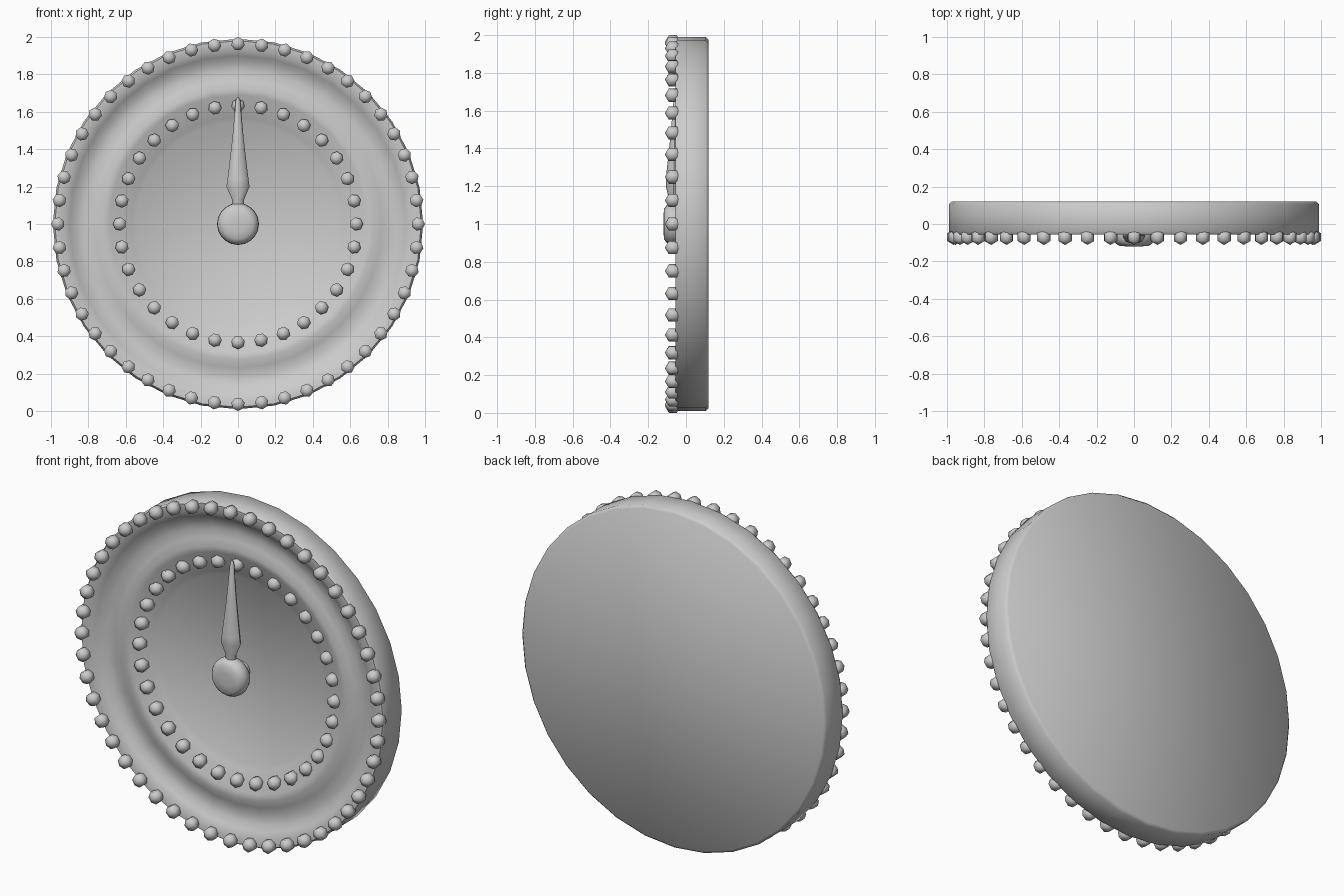
import bpy, bmesh, math
from mathutils import Matrix, Vector

if "Cube" in bpy.data.objects:
    bpy.data.objects.remove(bpy.data.objects["Cube"])

CZ = 1.0  # height of the dial centre


def finish(name, bm, angle=50):
    bmesh.ops.recalc_face_normals(bm, faces=bm.faces)
    mesh = bpy.data.meshes.new(name)
    bm.to_mesh(mesh)
    bm.free()
    obj = bpy.data.objects.new(name, mesh)
    bpy.context.collection.objects.link(obj)
    bpy.ops.object.select_all(action='DESELECT')
    obj.select_set(True)
    bpy.context.view_layer.objects.active = obj
    bpy.ops.object.shade_smooth_by_angle(angle=math.radians(angle))
    return obj


def loft(name, rings, angle=50):
    """Join equal rings of points with quads and cap both ends."""
    bm = bmesh.new()
    loops = [[bm.verts.new(p) for p in ring] for ring in rings]
    n = len(loops[0])
    for a, b in zip(loops, loops[1:]):
        for i in range(n):
            j = (i + 1) % n
            bm.faces.new((a[i], a[j], b[j], b[i]))
    bm.faces.new(loops[0])
    bm.faces.new(loops[-1])
    return finish(name, bm, angle)


def lathe(name, profile, sides, angle=50):
    """Turn (radius, y) points about the front-back axis."""
    turn = [2 * math.pi * i / sides for i in range(sides)]
    return loft(name, [[(r * math.sin(t), y, CZ + r * math.cos(t)) for t in turn]
                       for r, y in profile], angle)


def bead_ring(name, count, radius, y):
    bm = bmesh.new()
    for i in range(count):
        t = 2 * math.pi * i / count
        pos = Vector((radius * math.sin(t), y, CZ + radius * math.cos(t)))
        bmesh.ops.create_uvsphere(
            bm, u_segments=7, v_segments=3, radius=0.042,
            matrix=Matrix.Translation(pos) @ Matrix.Rotation(t, 4, 'Y')
            @ Matrix.Rotation(math.pi / 2, 4, 'X'))
    return finish(name, bm, 80)


# Dial body: back, rim, groove, raised inner ring and recessed floor
lathe("dial_body", [
    (0.975, 0.12), (0.99, 0.105), (0.99, -0.04), (0.98, -0.055),
    (0.935, -0.055), (0.90, -0.03), (0.865, -0.008), (0.82, 0.0),
    (0.77, -0.01), (0.725, -0.027), (0.69, -0.02), (0.63, 0.008),
    (0.57, 0.022), (0.545, 0.04)], 32)

# Two rings of beads
bead_ring("outer_beads", 48, 0.963, -0.07)
bead_ring("inner_beads", 32, 0.633, -0.005)

# Centre hub with a stem reaching the floor
lathe("hub", [
    (0.04, -0.12), (0.08, -0.116), (0.097, -0.105), (0.11, -0.085),
    (0.112, -0.06), (0.10, -0.03), (0.07, -0.01), (0.05, 0.0), (0.05, 0.045)], 20)

# Pointer: (height above centre, half width, half depth, centre y)
steps = [(0.05, 0.03, 0.025, -0.065), (0.13, 0.032, 0.025, -0.065),
         (0.20, 0.062, 0.042, -0.065), (0.24, 0.056, 0.042, -0.065),
         (0.45, 0.031, 0.024, -0.06), (0.66, 0.012, 0.010, -0.055),
         (0.68, 0.004, 0.004, -0.055)]
turn = [2 * math.pi * i / 8 for i in range(8)]
loft("pointer", [[(w * math.cos(t), y + d * math.sin(t), CZ + h) for t in turn]
                 for h, w, d, y in steps])
